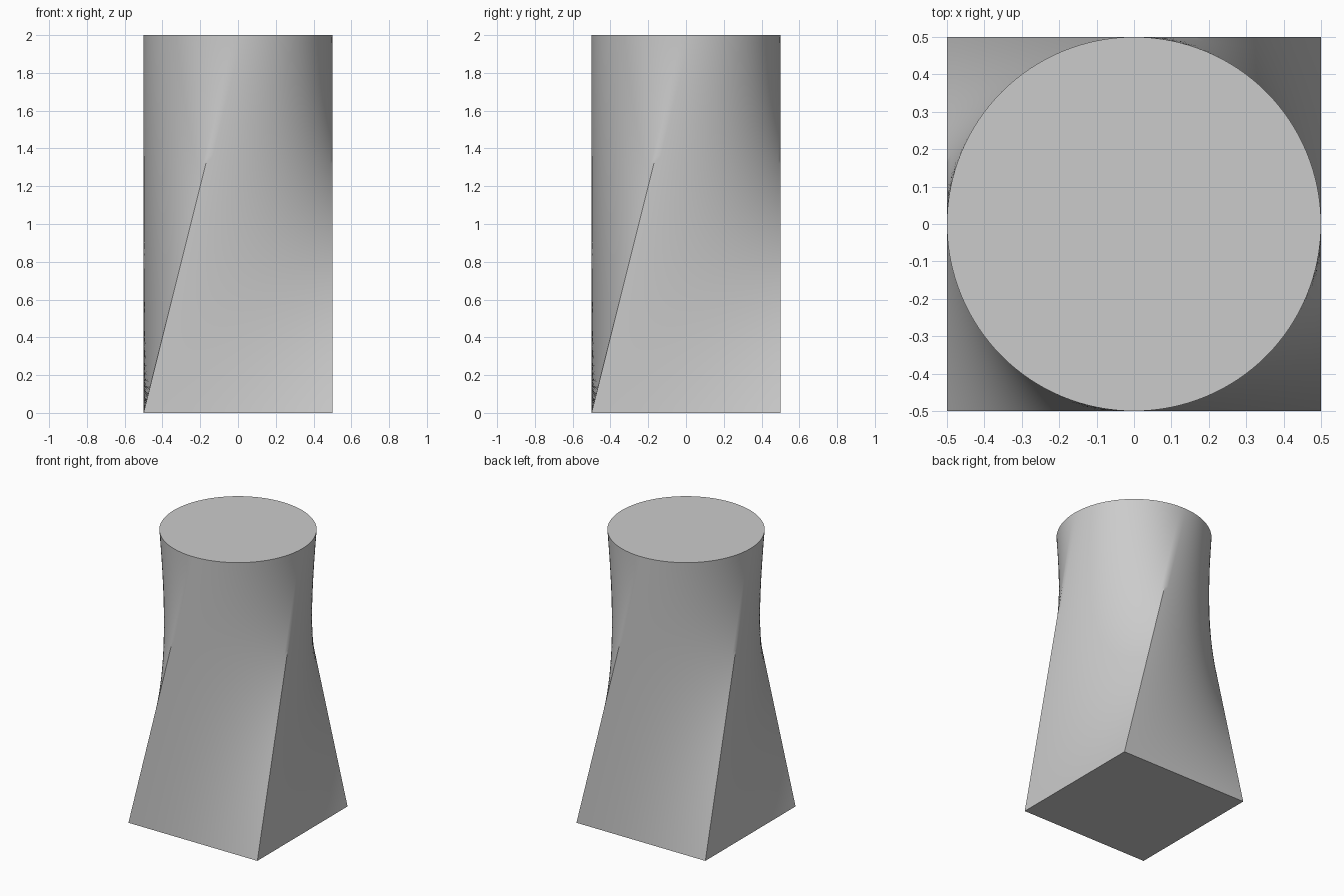
import bpy, bmesh, math
from mathutils import Vector

if "Cube" in bpy.data.objects:
    bpy.data.objects.remove(bpy.data.objects["Cube"])

SIDE = 32     # segments per square side
ROWS = 50     # levels up the height
HEIGHT = 2.0

grey = bpy.data.materials.new("light grey")
grey.diffuse_color = (0.6, 0.6, 0.6, 1)
grey.use_nodes = True
grey.node_tree.nodes["Principled BSDF"].inputs["Base Color"].default_value = grey.diffuse_color

# Square outline, anticlockwise from the front left corner
corners = [Vector(p) for p in ((-.5, -.5, 0), (.5, -.5, 0), (.5, .5, 0), (-.5, .5, 0))]
n = 4 * SIDE


def square_point(i):
    k, s = divmod(i, SIDE)
    return corners[k].lerp(corners[(k + 1) % 4], s / SIDE)


def circle_point(i):
    a = -math.pi / 2 + 2 * math.pi * i / n   # an eighth turn ahead of the square
    return Vector((0.5 * math.cos(a), 0.5 * math.sin(a), HEIGHT))


# Ruled body: straight lines from the square base to the turned circle
bm = bmesh.new()
rings = [[bm.verts.new(square_point(i).lerp(circle_point(i), r / ROWS)) for i in range(n)]
         for r in range(ROWS + 1)]
for low, high in zip(rings, rings[1:]):
    for i in range(n):
        j = (i + 1) % n
        bm.faces.new((low[i], low[j], high[j], high[i]))

# Flat ends
bm.faces.new(rings[0][::-1])
bm.faces.new(rings[-1])

mesh = bpy.data.meshes.new("twisted_body")
bm.to_mesh(mesh)
bm.free()
mesh.materials.append(grey)
body = bpy.data.objects.new("twisted_body", mesh)
bpy.context.collection.objects.link(body)

# Smooth sides with crisp rims and lower corners
bpy.context.view_layer.objects.active = body
body.select_set(True)
bpy.ops.object.shade_smooth_by_angle(angle=math.radians(33))
